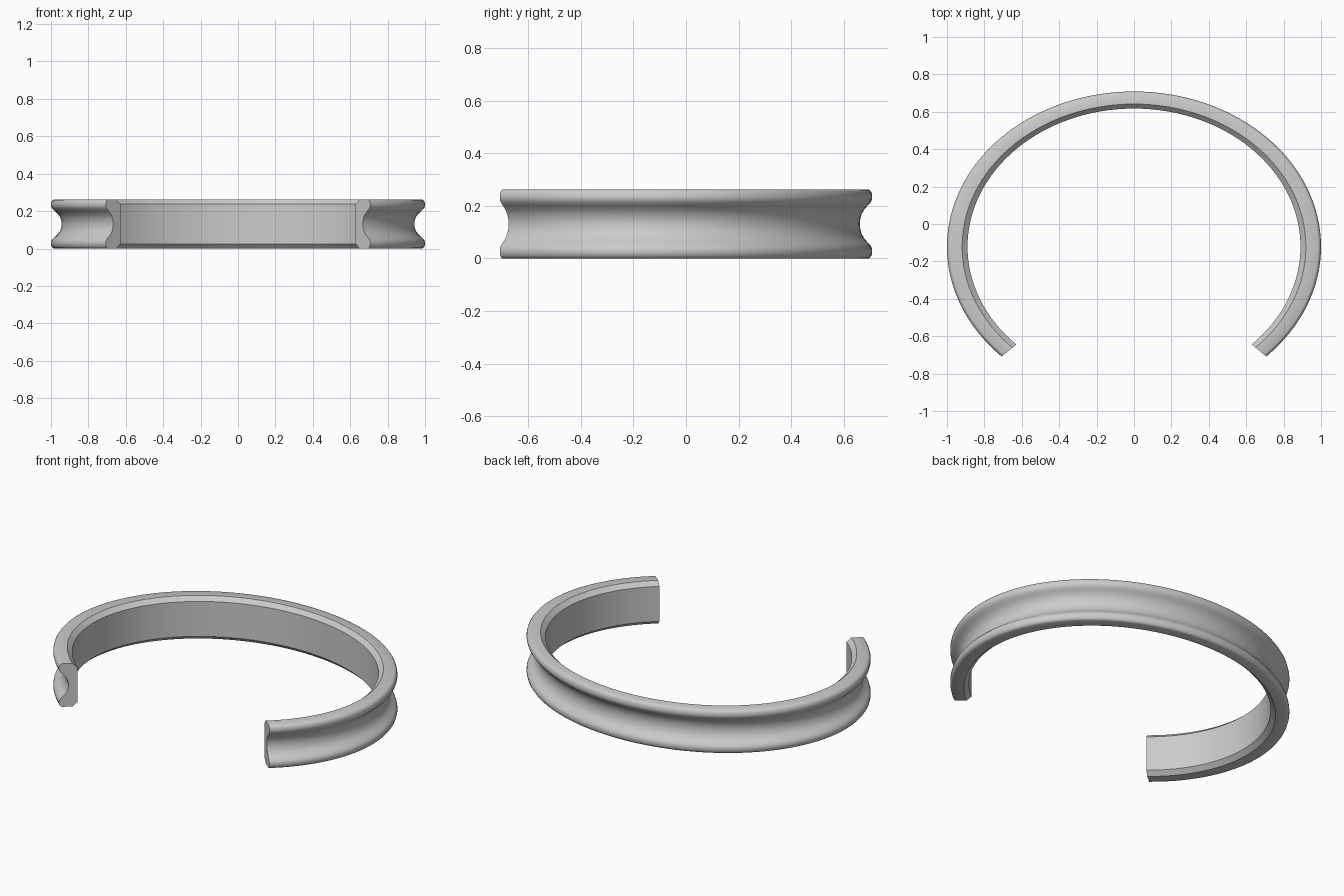
import bpy, bmesh
from math import radians, pi
from mathutils import Matrix, Vector

if "Cube" in bpy.data.objects:
    bpy.data.objects.remove(bpy.data.objects["Cube"])

HALF_H = 0.131      # half of the band height
Y_SCALE = 0.83      # oval squash of the ring
Y_CENTRE = -0.1215  # oval centre so the open cuff is centred
SEGMENTS = 96

# Upper half of the cross-section (radius, height above mid-plane):
# concave outer groove, rounded rim, flat top, inner chamfer
half = [(0.943, 0), (0.945, 0.018), (0.951, 0.036), (0.961, 0.052),
        (0.975, 0.066), (0.988, 0.077), (0.997, 0.088), (1.0, 0.098),
        (1.0, 0.108), (0.997, 0.119), (0.991, 0.127), (0.983, HALF_H),
        (0.919, HALF_H), (0.89, 0.106)]
profile = half + [(r, -h) for r, h in reversed(half[1:])]

bm = bmesh.new()

# End face of the cuff, placed at -45 degrees
turn = Matrix.Rotation(radians(-45), 3, 'Z')
verts = [bm.verts.new(turn @ Vector((r, 0, h + HALF_H))) for r, h in profile]
end = bm.faces.new(verts)

# Sweep it through 270 degrees, keeping the first face as a cap
bmesh.ops.spin(bm, geom=[end] + end.edges[:] + verts, cent=(0, 0, 0),
               axis=(0, 0, 1), angle=1.5 * pi, steps=SEGMENTS,
               use_duplicate=False)
bmesh.ops.remove_doubles(bm, verts=bm.verts[:], dist=1e-5)

# Make sure both open ends are capped
open_edges = [e for e in bm.edges if e.is_boundary]
if open_edges:
    bmesh.ops.holes_fill(bm, edges=open_edges, sides=0)

# Squash into an oval
for v in bm.verts:
    v.co.y = v.co.y * Y_SCALE + Y_CENTRE
bmesh.ops.recalc_face_normals(bm, faces=bm.faces[:])

mesh = bpy.data.meshes.new("cuff_bracelet")
bm.to_mesh(mesh)
bm.free()
cuff = bpy.data.objects.new("cuff_bracelet", mesh)
bpy.context.collection.objects.link(cuff)
bpy.context.view_layer.objects.active = cuff
cuff.select_set(True)
bpy.ops.object.shade_smooth_by_angle(angle=radians(32))
